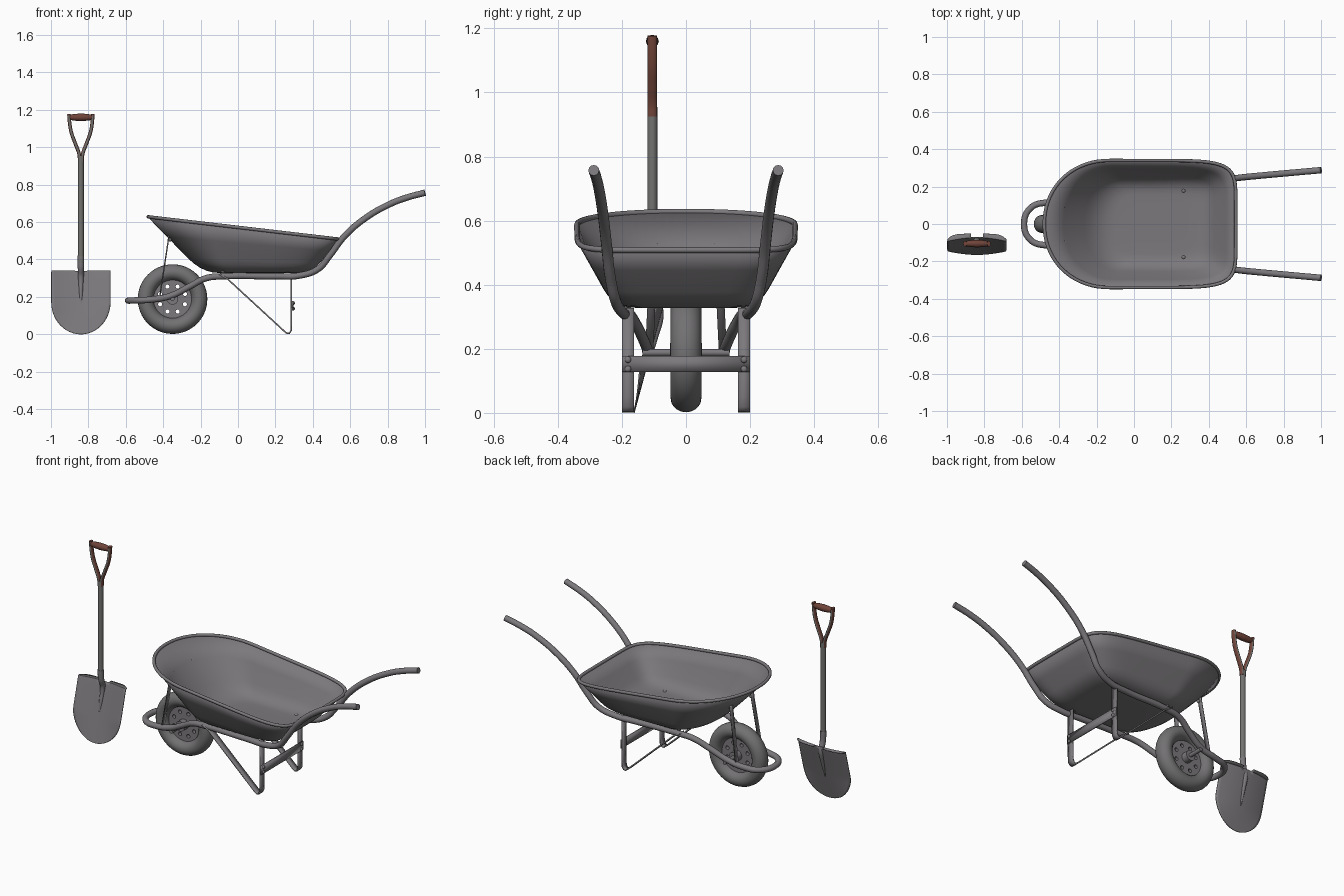
import bpy, bmesh, math
from mathutils import Vector

if "Cube" in bpy.data.objects:
    bpy.data.objects.remove(bpy.data.objects["Cube"])

def material(name, rgb):
    m = bpy.data.materials.new(name)
    m.diffuse_color = (*rgb, 1)
    m.use_nodes = True
    m.node_tree.nodes["Principled BSDF"].inputs["Base Color"].default_value = m.diffuse_color
    return m

METAL = material("grey metal", (0.20, 0.19, 0.20))
RUBBER = material("grey rubber", (0.17, 0.165, 0.17))
SHAFT = material("shaft grey", (0.17, 0.17, 0.165))
BROWN = material("worn brown", (0.16, 0.058, 0.042))

def add(name, mesh, mat, angle=40):
    ob = bpy.data.objects.new(name, mesh)
    bpy.context.collection.objects.link(ob)
    mesh.materials.clear()
    mesh.materials.append(mat)
    bpy.ops.object.select_all(action='DESELECT')
    ob.select_set(True)
    bpy.context.view_layer.objects.active = ob
    bpy.ops.object.shade_smooth_by_angle(angle=math.radians(angle))
    return ob

def from_data(name, verts, faces, mat, thick=0, angle=40):
    me = bpy.data.meshes.new(name)
    me.from_pydata(verts, [], faces)
    bm = bmesh.new()
    bm.from_mesh(me)
    bmesh.ops.remove_doubles(bm, verts=bm.verts, dist=1e-5)
    bmesh.ops.recalc_face_normals(bm, faces=bm.faces)
    bm.to_mesh(me)
    bm.free()
    ob = add(name, me, mat, angle)
    if thick:
        s = ob.modifiers.new("thickness", 'SOLIDIFY')
        s.thickness, s.offset = thick, 0
    return ob

def curve_mesh(cu):
    tmp = bpy.data.objects.new("tmp", cu)
    bpy.context.collection.objects.link(tmp)
    dg = bpy.context.evaluated_depsgraph_get()
    me = bpy.data.meshes.new_from_object(tmp.evaluated_get(dg))
    bpy.data.objects.remove(tmp)
    return me

def tube(name, pts, r, mat, radii=None, closed=False, straight=False):
    cu = bpy.data.curves.new(name, 'CURVE')
    cu.dimensions = '3D'
    cu.bevel_depth, cu.bevel_resolution, cu.use_fill_caps = r, 4, True
    cu.resolution_u = 8
    sp = cu.splines.new('BEZIER')
    sp.bezier_points.add(len(pts) - 1)
    sp.use_cyclic_u = closed
    for i, (bp, p) in enumerate(zip(sp.bezier_points, pts)):
        bp.co = p
        bp.handle_left_type = bp.handle_right_type = 'VECTOR' if straight else 'AUTO'
        bp.radius = radii[i] if radii else 1
    if straight:
        cu.resolution_u = 1
    return add(name, curve_mesh(cu), mat)

def rod(name, a, b, r, mat, n=24):
    a, b = Vector(a), Vector(b)
    bm = bmesh.new()
    bmesh.ops.create_cone(bm, cap_ends=True, segments=n, radius1=r, radius2=r, depth=(b - a).length)
    q = (b - a).to_track_quat('Z', 'Y').to_matrix().to_4x4()
    q.translation = (a + b) / 2
    bm.transform(q)
    me = bpy.data.meshes.new(name)
    bm.to_mesh(me)
    bm.free()
    return add(name, me, mat)

def ball(name, c, r, mat):
    bm = bmesh.new()
    bmesh.ops.create_uvsphere(bm, u_segments=12, v_segments=8, radius=1)
    for v in bm.verts:
        v.co = [v.co[i] * r[i] + c[i] for i in range(3)]
    me = bpy.data.meshes.new(name)
    bm.to_mesh(me)
    bm.free()
    return add(name, me, mat)

def ribbon(name, pts, w, thick, mat):
    v = [(x, y + s * w / 2, z) for x, y, z in pts for s in (-1, 1)]
    f = [(2*i, 2*i + 1, 2*i + 3, 2*i + 2) for i in range(len(pts) - 1)]
    return from_data(name, v, f, mat, thick)

# Tray: rim outline lofted down to a rounded floor
N = 72
def outline(cx, front, rear, half, th):
    c, s = math.cos(th), math.sin(th)
    n, a = (7, rear) if c > 0 else (2.1, front)
    p = lambda t: math.copysign(abs(t) ** (2 / n), t) if abs(t) > 1e-6 else 0
    return Vector((cx + a * p(c), half * p(s), 0))

def tray_column(th):
    rim = outline(-0.13, 0.35, 0.675, 0.34, th)
    rim.z = 0.628 - (rim.x + 0.48) * 0.117
    low = outline(-0.05, 0.14, 0.44, 0.225, th)
    low.z = 0.331
    mid = Vector((0.1, 0, 0.331))
    wall, floor = low.lerp(rim, 0.27), low.lerp(mid, 0.3)
    fillet = [wall.lerp(low, t).lerp(low.lerp(floor, t), t) for t in (0, .2, .4, .6, .8, 1)]
    return [rim, low.lerp(rim, 0.65)] + fillet + [low.lerp(mid, 0.6)]

cols = [tray_column(2 * math.pi * i / N) for i in range(N)]
K = len(cols[0])
verts = [p for col in cols for p in col] + [Vector((0.1, 0, 0.331))]
faces = [(i*K + k, i*K + k + 1, (i + 1) % N*K + k + 1, (i + 1) % N*K + k) for i in range(N) for k in range(K - 1)]
faces += [(i*K + K - 1, N*K, (i + 1) % N*K + K - 1) for i in range(N)]
from_data("tray", verts, faces, METAL, 0.006, 60)
tube("tray_rim", [c[0] for c in cols], 0.009, METAL, closed=True, straight=True)

# Frame: one tube from handle to handle around the wheel
side = [(1.0, .288, .757), (.9, .279, .73), (.81, .271, .695), (.68, .259, .62), (.57, .248, .525),
        (.49, .236, .42), (.43, .22, .35), (.33, .198, .314), (.2, .187, .31), (-.08, .18, .31),
        (-.17, .17, .30), (-.26, .145, .255), (-.36, .123, .205), (-.46, .116, .186), (-.55, .088, .181)]
tube("frame_tube", side + [(-.588, 0, .18)] + [(x, -y, z) for x, y, z in reversed(side)], 0.017, METAL)

# Wheel: tyre, pierced disc, hub and axle
WX, WZ = -0.35, 0.188
v, f, A, B = [], [], 64, 20
for i in range(A):
    a = 2 * math.pi * i / A
    for j in range(B):
        b = 2 * math.pi * j / B
        r = 0.143 + 0.043 * math.cos(b)
        v.append((WX + r * math.cos(a), 0.048 * math.sin(b), WZ + r * math.sin(a)))
        f.append((i*B + j, i*B + (j + 1) % B, (i + 1) % A*B + (j + 1) % B, (i + 1) % A*B + j))
from_data("tyre", v, f, RUBBER)

cu = bpy.data.curves.new("disc", 'CURVE')
cu.dimensions, cu.fill_mode, cu.extrude = '2D', 'BOTH', 0.012
circles = [(0, 0, 0.112, 48)]
circles += [(0.072 * math.cos(math.pi * (k + .5) / 4), 0.072 * math.sin(math.pi * (k + .5) / 4), 0.011, 14) for k in range(8)]
for cx, cy, r, n in circles:
    sp = cu.splines.new('POLY')
    sp.points.add(n - 1)
    sp.use_cyclic_u = True
    for k, p in enumerate(sp.points):
        p.co = (cx + r * math.cos(2*math.pi*k/n), cy + r * math.sin(2*math.pi*k/n), 0, 1)
disc = add("wheel_disc", curve_mesh(cu), METAL)
disc.rotation_euler.x = math.pi / 2
disc.location = (WX, 0, WZ)
rod("wheel_hub", (WX, -.05, WZ), (WX, .05, WZ), 0.03, METAL)
rod("axle", (WX, -.135, WZ), (WX, .135, WZ), 0.011, METAL)

# Legs, tray struts and bolts on both sides
for s, tag in ((-1, "right"), (1, "left")):
    y = 0.181 * s
    leg = [(-.10, .322), (-.055, .295), (.25, .014), (.262, .005), (.275, .006), (.284, .02), (.286, .05), (.286, .328)]
    ribbon("leg_" + tag, [(x, y, z) for x, z in leg], 0.038, 0.008, METAL)
    ribbon("tray_strut_" + tag, [(-.37, .1*s, .53), (-.373, .1*s, .50), (-.42, .115*s, .19)], 0.025, 0.007, METAL)
    ball("strut_bolt_" + tag, (-.365, .095*s, .505), (.01, .01, .01), METAL)
    for x in (-.08, .265):
        ball("tray_bolt_" + tag, (x, .178*s, .334), (.011, .011, .007), METAL)
    for z in (.137, .166):
        ball("brace_bolt_" + tag, (.297, y, z), (.007, .01, .01), METAL)

# Brace plate between the legs
from_data("leg_brace", [(.293, y, z) for y, z in ((-.2, .127), (.2, .127), (.2, .178), (-.2, .178))],
          [(0, 1, 2, 3)], METAL, 0.007)

# Shovel blade: curved sheet with folded foot treads
SX, SY = -0.84, -0.105
zs = [0.17 * (1 - math.cos(math.pi / 2 * i / 12)) for i in range(1, 13)] + [.21, .25, .29, .32, .338]
M, v = 20, []
for i, z in enumerate([0.0004] + zs):
    w = 0.158 * (math.sqrt(max(0, 1 - ((.17 - z) / .17) ** 2)) if z < .17 else 1)
    for j in range(M + 1):
        u = 2 * j / M - 1
        v.append((SX + w * u, -0.163 + 0.092 * z / .34 - 0.02 * (w * u / .158) ** 2 * min(1, z / .15), z))
R = len(zs) + 1
f = [(i*(M+1) + j, i*(M+1) + j + 1, (i+1)*(M+1) + j + 1, (i+1)*(M+1) + j) for i in range(R - 1) for j in range(M)]
top = (R - 1) * (M + 1)
for j in range(M + 1):
    x, y, z = v[top + j]
    edge = abs(2 * j / M - 1)
    v.append((x, -0.052 - 0.03 * edge ** 6, z + 0.001))
f += [(top + j, top + j + 1, top + M + 2 + j, top + M + 1 + j) for j in range(M) if abs(j - M/2 + .5) > 2]
from_data("shovel_blade", v, f, METAL, 0.005)

# Shovel socket and shaft
tube("shovel_socket", [(SX, SY, .42), (SX, -.1, .36), (SX, -.085, .31), (SX, -.1, .23), (SX, -.122, .14)],
     0.017, METAL, radii=[1, 1, .9, .65, .2])
rod("shovel_shaft", (SX, SY, .38), (SX, SY, .955), 0.0155, SHAFT)

# Forked handle: brown on its sides, grey on front and back
for s, tag in ((-1, "left"), (1, "right")):
    path = [(.007, .925), (.009, .96), (.03, 1.02), (.05, 1.075), (.059, 1.12), (.064, 1.177)]
    fork = tube("shovel_fork_" + tag, [(SX + s*x, SY, z) for x, z in path], 0.0095, SHAFT)
    fork.data.materials.append(BROWN)
    for vert in fork.data.vertices:
        vert.co.y = SY + (vert.co.y - SY) * 1.6
    for p in fork.data.polygons:
        p.material_index = 1 if abs(p.normal.x) > 0.6 or p.center.z > 1.17 else 0
    rod("grip_pin_" + tag, (SX + s*.055, SY, 1.16), (SX + s*.068, SY, 1.16), 0.012, BROWN, 8)

# Barrel grip
tube("shovel_grip", [(SX + x, SY, 1.16) for x in (-.06, -.03, 0, .03, .06)], 0.02, BROWN, radii=[.7, .92, 1, .92, .7])
